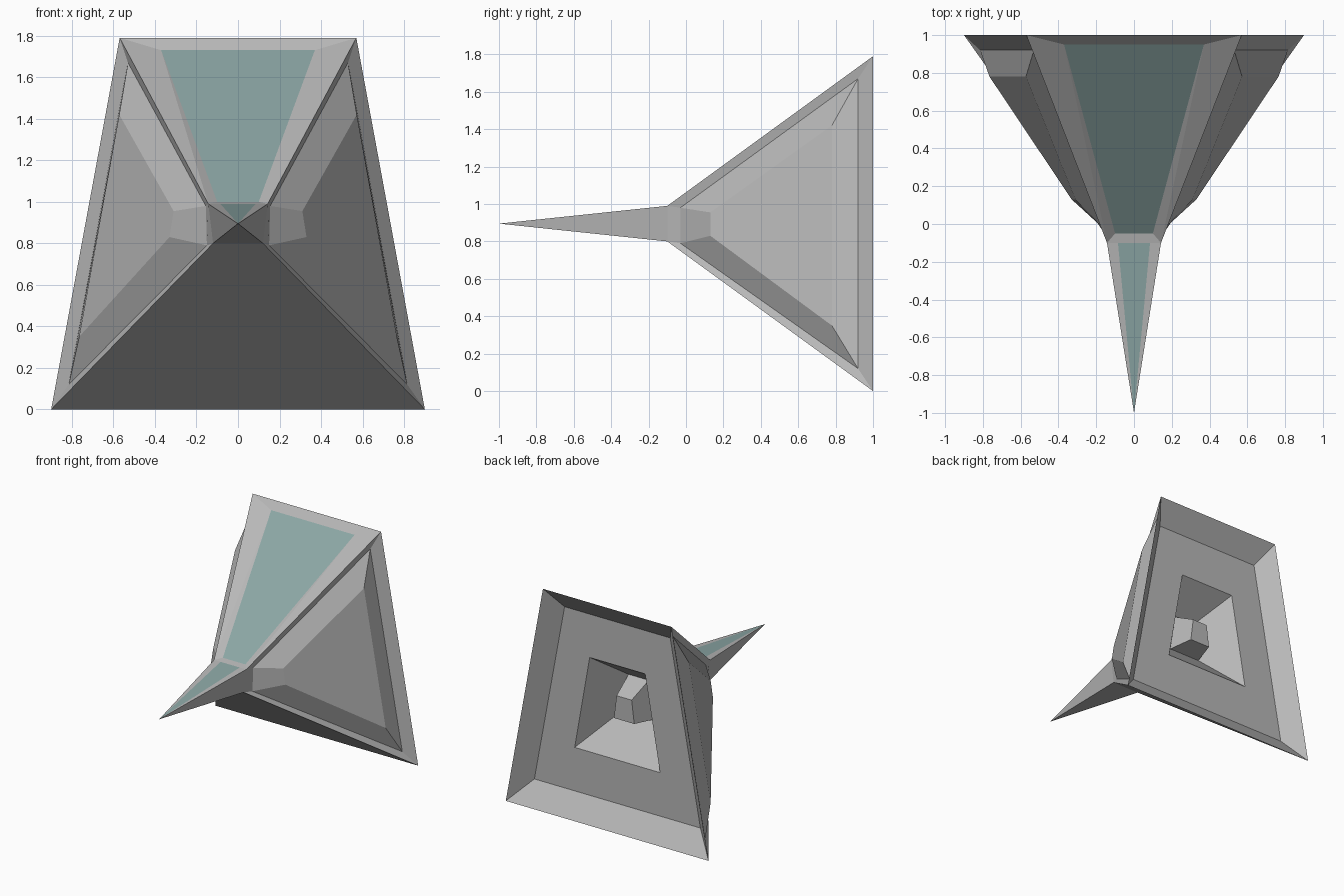
import bpy, bmesh
from mathutils import Vector

if "Cube" in bpy.data.objects:
    bpy.data.objects.remove(bpy.data.objects["Cube"])


def material(name, color):
    m = bpy.data.materials.new(name)
    m.diffuse_color = (*color, 1)
    m.use_nodes = True
    m.node_tree.nodes["Principled BSDF"].inputs["Base Color"].default_value = m.diffuse_color
    return m


GREY = material("hull grey", (0.48, 0.48, 0.48))
GLASS = material("tinted glass", (0.26, 0.385, 0.375))


class Part:
    """Collects faces, welds them and makes a flat-shaded object."""

    def __init__(self):
        self.bm = bmesh.new()

    def face(self, pts, mat=0, mirror=False):
        sides = [pts]
        if mirror:
            sides.append([(-x, y, z) for x, y, z in pts])
        for side in sides:
            f = self.bm.faces.new([self.bm.verts.new(Vector(p)) for p in side])
            f.material_index = mat

    def band(self, a, b, mirror=False):
        for i in range(len(a)):
            j = (i + 1) % len(a)
            self.face([a[i], a[j], b[j], b[i]], mirror=mirror)

    def finish(self, name):
        bmesh.ops.remove_doubles(self.bm, verts=self.bm.verts, dist=0.0005)
        bmesh.ops.recalc_face_normals(self.bm, faces=self.bm.faces)
        mesh = bpy.data.meshes.new(name)
        self.bm.to_mesh(mesh)
        mesh.materials.append(GREY)
        mesh.materials.append(GLASS)
        bpy.context.collection.objects.link(bpy.data.objects.new(name, mesh))


def trapezoid(y, low_x, low_z, top_x, top_z):
    return [(-low_x, y, low_z), (low_x, y, low_z), (top_x, y, top_z), (-top_x, y, top_z)]


neck = trapezoid(-0.1, 0.12, 0.80, 0.143, 0.99)
tail = trapezoid(1.0, 0.90, 0.0, 0.57, 1.79)
tip = (0, -1, 0.895)
hull = Part()

# nose spike with a glass strip on top
hull.face([neck[0], neck[1], tip])
hull.face([neck[1], neck[2], tip], mirror=True)
strip = (0.085, -0.1, 0.99)
hull.face([neck[2], strip, tip], mirror=True)
hull.face([strip, (-0.085, -0.1, 0.99), tip], mat=1)

# belly
hull.face([neck[0], neck[1], tail[1], tail[0]])

# recessed canopy in a faceted frame
g_low, g_top = (0.10, -0.05, 1.0), (0.37, 0.95, 1.73)
g_low_l, g_top_l = (-0.10, -0.05, 1.0), (-0.37, 0.95, 1.73)
hull.face([g_low, g_top, g_top_l, g_low_l], mat=1)
hull.face([neck[2], tail[2], g_top], mirror=True)
hull.face([neck[2], g_top, g_low], mirror=True)
hull.face([tail[2], tail[3], g_top_l, g_top])
hull.face([neck[3], (-0.085, -0.1, 0.99), strip, neck[2], g_low, g_low_l])

# side rims, each with a raised pod
rim = [neck[1], tail[1], tail[2], neck[2]]
inset = [(0.15, -0.03, 0.79), (0.815, 0.92, 0.12), (0.53, 0.92, 1.67), (0.155, -0.03, 0.98)]
pod = [(0.33, 0.13, 0.83), (0.765, 0.78, 0.35), (0.572, 0.78, 1.42), (0.31, 0.13, 0.955)]
hull.band(rim, inset, mirror=True)
hull.band(inset, pod, mirror=True)
hull.face(pod, mirror=True)

# stepped recess at the back, ending in the thruster block
steps = [tail,
         trapezoid(0.87, 0.737, 0.17, 0.469, 1.624),
         trapezoid(0.87, 0.379, 0.519, 0.246, 1.276),
         trapezoid(0.60, 0.14, 0.78, 0.09, 1.08),
         trapezoid(0.785, 0.09, 0.80, 0.067, 0.985)]
for a, b in zip(steps, steps[1:]):
    hull.band(a, b)
hull.face(steps[-1])
hull.finish("hull")
